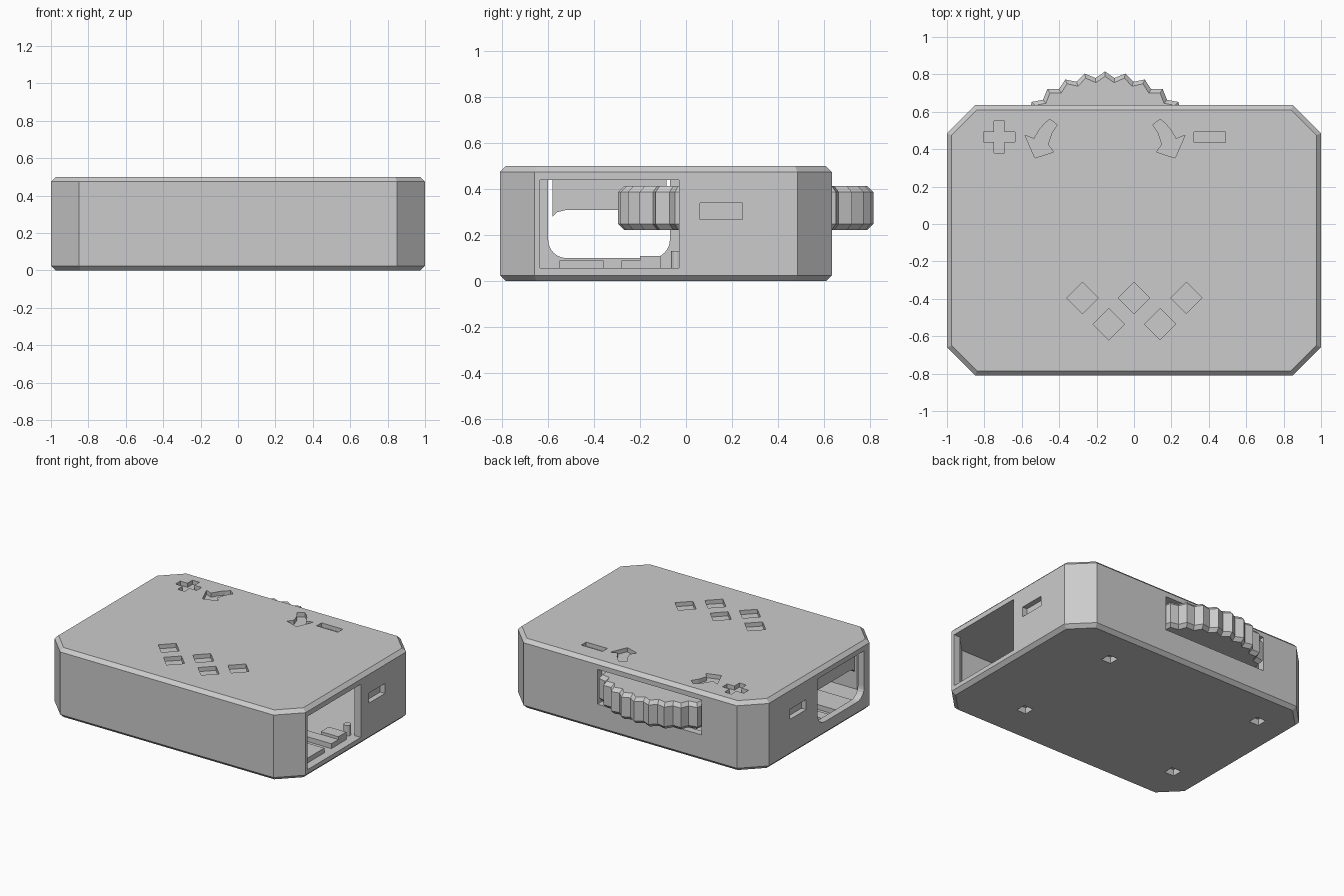
import bpy, bmesh
from math import sin, cos, pi, radians
from mathutils import Vector

if "Cube" in bpy.data.objects:
    bpy.data.objects.remove(bpy.data.objects["Cube"])

CY = -0.0875          # centre of the case in y
WX, WY = -0.155, 0.26  # wheel axis


def make(name, rings):
    """Solid through matching closed rings, capped at both ends."""
    bm = bmesh.new()
    vs = [[bm.verts.new(p) for p in ring] for ring in rings]
    n = len(vs[0])
    for a, b in zip(vs, vs[1:]):
        for i in range(n):
            j = (i + 1) % n
            bm.faces.new((a[i], a[j], b[j], b[i]))
    bm.faces.new(vs[0][::-1])
    bm.faces.new(vs[-1])
    bmesh.ops.recalc_face_normals(bm, faces=bm.faces)
    me = bpy.data.meshes.new(name)
    bm.to_mesh(me)
    bm.free()
    ob = bpy.data.objects.new(name, me)
    bpy.context.collection.objects.link(ob)
    return ob


def prism(name, pts, lo, hi, axis='Z'):
    order = {'Z': lambda a, b, t: (a, b, t), 'X': lambda a, b, t: (t, a, b)}[axis]
    return make(name, [[order(a, b, t) for a, b in pts] for t in (lo, hi)])


def rect(x0, x1, y0, y1):
    return [(x0, y0), (x1, y0), (x1, y1), (x0, y1)]


def box(name, x0, x1, y0, y1, z0, z1):
    return prism(name, rect(x0, x1, y0, y1), z0, z1)


def ngon(x, y, r, n):
    return [(x + r * cos(2 * pi * i / n), y + r * sin(2 * pi * i / n)) for i in range(n)]


def octagon(inset, z):
    hx, hy, c = 1 - inset, 0.7225 - inset, 0.15 - 0.586 * inset
    q = [(hx, hy - c), (hx - c, hy), (c - hx, hy), (-hx, hy - c),
         (-hx, c - hy), (c - hx, -hy), (hx - c, -hy), (hx, c - hy)]
    return [(x, y + CY, z) for x, y in q]


def cut(target, cutter):
    cutter.hide_render = True
    m = target.modifiers.new("cut", 'BOOLEAN')
    m.operation, m.solver, m.object = 'DIFFERENCE', 'EXACT', cutter
    bpy.context.view_layer.objects.active = target
    bpy.ops.object.modifier_apply(modifier=m.name)
    bpy.data.objects.remove(cutter, do_unlink=True)


# Hollow case with chamfered corners
case = make("case", [octagon(0.025, 0), octagon(0, 0.025), octagon(0, 0.475), octagon(0.025, 0.5)])
cut(case, make("cavity", [octagon(0.05, 0.055), octagon(0.05, 0.44)]))

# Wheel slot in the back wall, large opening in the right wall
cut(case, box("wheel_slot", -0.57, 0.26, 0.55, 0.7, 0.19, 0.44))
cut(case, box("right_opening", 0.9, 1.1, -0.635, -0.03, 0.056, 0.439))

# Left opening with rounded lower corners
r = 0.08
arch = [(-0.6, 0.439)]
for cx, start in ((-0.6 + r, 180), (-0.07 - r, 270)):
    arch += [(cx + r * cos(radians(start + 15 * k)), 0.1 + r + r * sin(radians(start + 15 * k)))
             for k in range(7)]
arch.append((-0.07, 0.439))
cut(case, prism("left_opening", arch, -1.1, -0.9, 'X'))

# Strap slots on both sides
for s in (-1, 1):
    a, b = sorted((s * 0.962, s * 1.1))
    cut(case, box("side_slot", a, b, 0.06, 0.245, 0.268, 0.34))

# Engraved marks on the top
plus = []
for k in range(4):
    for x, y in ((0.0275, 0.0275), (0.0275, 0.085), (-0.0275, 0.085)):
        c, s = round(cos(k * pi / 2)), round(sin(k * pi / 2))
        plus.append((-0.72 + x * c - y * s, 0.465 + x * s + y * c))
arrow = [(-0.45, 0.56), (-0.41, 0.53), (-0.44, 0.485), (-0.46, 0.425), (-0.43, 0.385),
         (-0.53, 0.353), (-0.583, 0.475), (-0.535, 0.455), (-0.505, 0.505), (-0.48, 0.535)]
marks = [plus, arrow, [(2 * WX - x, y) for x, y in arrow], rect(0.32, 0.49, 0.437, 0.493)]
marks += [ngon(x, y, 0.084, 4) for x, y in
          ((-0.275, -0.395), (0, -0.395), (0.28, -0.395), (-0.135, -0.535), (0.14, -0.535))]
for pts in marks:
    cut(case, prism("mark", pts, 0.47, 0.6))

# Square screw recesses underneath
for x in (-0.755, 0.505):
    for y in (-0.505, 0.355):
        h = 0.038
        cut(case, box("screw_recess", x - h, x + h, y - h, y + h, -0.1, 0.045))


# Toothed thumb wheel with bevelled rims, and its axle
def gear(inset, z, teeth=32):
    ring = []
    for i in range(2 * teeth):
        a = pi / 2 + pi * i / teeth
        rad = (0.555 if i % 2 == 0 else 0.523) - inset
        ring.append((WX + rad * cos(a), WY + rad * sin(a), z))
    return ring


make("thumb_wheel", [gear(0.025, 0.223), gear(0, 0.248), gear(0, 0.388), gear(0.025, 0.413)])
prism("axle_lower", ngon(WX, WY, 0.08, 24), 0.05, 0.223)
prism("axle_upper", ngon(WX, WY, 0.08, 24), 0.413, 0.445)

# Floor rails, peg and hanging panel seen through the side openings
box("floor_rail_front", -0.94, 0.94, -0.55, -0.36, 0.05, 0.09)
box("floor_rail_middle", -0.94, 0.94, -0.28, -0.2, 0.05, 0.09)
box("floor_block", 0.8, 0.94, -0.2, -0.11, 0.05, 0.11)
prism("locating_peg", ngon(0.9, -0.04, 0.025, 12), 0.05, 0.13)
prism("hanging_panel", [(-0.58, 0.445), (-0.58, 0.28), (-0.56, 0.3), (-0.52, 0.31),
                        (-0.085, 0.31), (-0.085, 0.445)], -0.94, -0.9, 'X')
